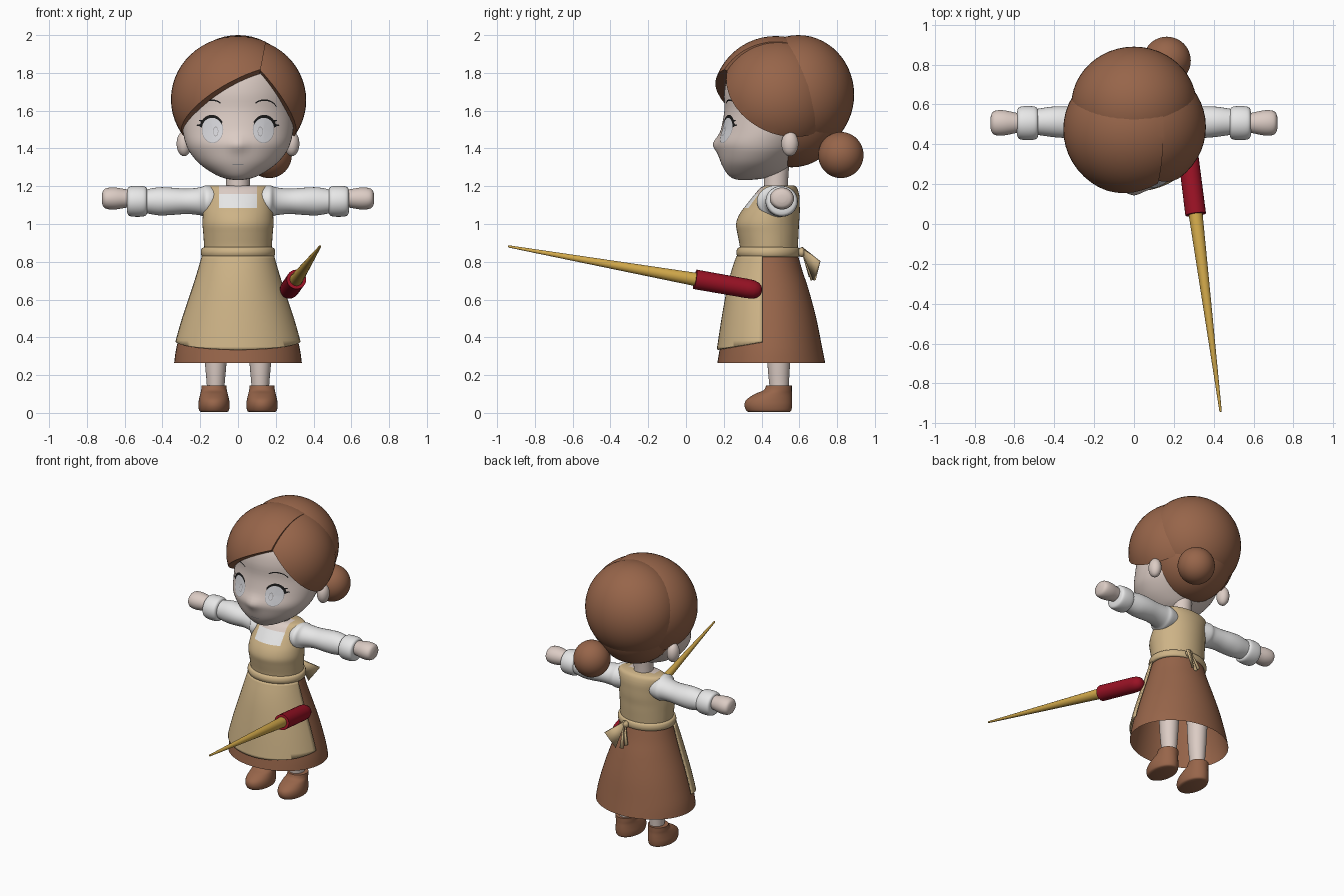
import bpy, bmesh, math
from mathutils import Matrix, Vector
from mathutils.bvhtree import BVHTree

if "Cube" in bpy.data.objects:
    bpy.data.objects.remove(bpy.data.objects["Cube"], do_unlink=True)
parts = []


def material(name, *rgb):
    m = bpy.data.materials.new(name)
    m.use_nodes = True
    m.diffuse_color = (*rgb, 1)
    bsdf = next(n for n in m.node_tree.nodes if n.type == 'BSDF_PRINCIPLED')
    bsdf.inputs["Base Color"].default_value = (*rgb, 1)
    return m


SKIN = material("pale skin", .71, .60, .55)
WHITE = material("blouse white", .80, .80, .80)
BROWN = material("chestnut brown", .31, .13, .068)
TAN = material("apron tan", .61, .45, .24)
RED = material("handle red", .32, .006, .018)
GOLD = material("gold", .65, .40, .07)
BLACK = material("lash black", .01, .01, .01)
EYE = material("eye grey", .66, .66, .69)
GREY = material("line grey", .36, .35, .36)


def finish(name, bm, *mats):
    mesh = bpy.data.meshes.new(name)
    bm.to_mesh(mesh)
    bm.free()
    ob = bpy.data.objects.new(name, mesh)
    bpy.context.collection.objects.link(ob)
    for m in mats:
        mesh.materials.append(m)
    parts.append(ob)
    return ob


def refine(levels, steps):
    """Catmull-Rom interpolation of the profile levels."""
    out = []
    for i in range(len(levels) - 1):
        a, b = levels[max(i - 1, 0)], levels[i]
        c, d = levels[i + 1], levels[min(i + 2, len(levels) - 1)]
        for k in range(steps):
            t = k / steps
            out.append([q + .5 * t * (r - p + t * (2*p - 5*q + 4*r - s + t * (3*q - p - 3*r + s)))
                        for p, q, r, s in zip(a, b, c, d)])
    return out + [list(levels[-1])]


def loft_mesh(levels, M=Matrix(), steps=4, segs=48, caps=True):
    """Elliptical rings from levels of (height, half width, front, back)."""
    bm = bmesh.new()
    rings = []
    for z, hw, yf, yb in refine(levels, steps):
        ring = []
        for i in range(segs):
            a = math.tau * i / segs
            p = Vector((hw * math.cos(a), (yf + yb) / 2 + (yb - yf) / 2 * math.sin(a), z))
            ring.append(bm.verts.new(M @ p))
        rings.append(ring)
    for lo, hi in zip(rings, rings[1:]):
        for i in range(segs):
            j = (i + 1) % segs
            bm.faces.new((lo[i], lo[j], hi[j], hi[i]))
    if caps:
        bm.faces.new(rings[0][::-1])
        bm.faces.new(rings[-1])
    bmesh.ops.recalc_face_normals(bm, faces=bm.faces)
    return bm


def loft(name, mat, levels, *args, **kw):
    return finish(name, loft_mesh(levels, *args, **kw), mat)


def cut(bm, co, no, keep_all=False):
    """Split by a plane, keeping the side the normal points to."""
    bmesh.ops.bisect_plane(bm, geom=bm.verts[:] + bm.edges[:] + bm.faces[:],
                           plane_co=co, plane_no=no, clear_inner=not keep_all)


def ellipsoid(name, mat, centre, radii, cuts=()):
    bm = bmesh.new()
    M = Matrix.Translation(centre) @ Matrix.Diagonal((*radii, 1))
    bmesh.ops.create_uvsphere(bm, u_segments=48, v_segments=28, radius=1, matrix=M)
    for co, no in cuts:
        cut(bm, co, no)
        bmesh.ops.holes_fill(bm, edges=[e for e in bm.edges if e.is_boundary], sides=0)
    return finish(name, bm, mat)


# Head with a small nose
bm = loft_mesh([(1.233, .02, .28, .34), (1.243, .075, .245, .42), (1.27, .135, .215, .50),
                (1.32, .205, .187, .56), (1.38, .255, .17, .62), (1.43, .278, .163, .66),
                (1.50, .293, .185, .70), (1.60, .30, .203, .75), (1.70, .30, .203, .75),
                (1.80, .27, .23, .72), (1.90, .17, .31, .62)], segs=64)
for v in bm.verts:
    if v.co.y < .3:
        v.co.y -= .02 * math.exp(-(v.co.x ** 2 + (v.co.z - 1.42) ** 2) / .0018)
face_tree = BVHTree.FromBMesh(bm)
finish("head", bm, SKIN)


def patch(name, mat, rows, lift):
    """Thin painted detail laid on the face from rows of (x, z)."""
    bm = bmesh.new()
    grid = []
    for row in rows:
        line = []
        for x, z in row:
            hit = face_tree.ray_cast(Vector((x, -1, z)), Vector((0, 1, 0)))[0]
            line.append(bm.verts.new((x, (hit.y if hit else .3) - lift, z)))
        grid.append(line)
    for a, b in zip(grid, grid[1:]):
        for i in range(len(a) - 1):
            bm.faces.new((a[i], a[i + 1], b[i + 1], b[i]))
    bmesh.ops.recalc_face_normals(bm, faces=bm.faces)
    if sum(f.normal.y for f in bm.faces) > 0:
        bmesh.ops.reverse_faces(bm, faces=bm.faces)
    finish(name, bm, mat)


def arc(s, cx, cz, rx, rz, a0=0, a1=360, n=32):
    angles = [math.radians(a0 + (a1 - a0) * i / n) for i in range(n + 1)]
    return [(s * (cx + rx * math.cos(a)), cz + rz * math.sin(a)) for a in angles]


def disc(s, cx, cz, rx, rz, hole=.02):
    return [arc(s, cx, cz, rx * k, rz * k) for k in (hole, (1 + hole) / 2, 1)]


# Eyes, lashes, brows and ears on both sides
for s, side in ((1, "left"), (-1, "right")):
    patch(side + "_eye", EYE, disc(s, .135, 1.5, .055, .07), .002)
    patch(side + "_eye_outline", GREY, disc(s, .135, 1.5, .057, .072, .95), .003)
    patch(side + "_pupil", GREY, disc(s, .118, 1.49, .014, .026), .003)
    patch(side + "_pupil_centre", EYE, disc(s, .118, 1.49, .011, .022), .004)
    patch(side + "_lashes", BLACK, [arc(s, .137, 1.5, .056, .062, 10, 155),
                                    arc(s, .139, 1.503, .065, .075, 10, 150)], .005)
    for a in (12, 32):
        tip = arc(s, .139, 1.503, .082, .085, a, a + 3, 1)
        patch(side + "_lash_tip", BLACK, [arc(s, .139, 1.503, .06, .068, a, a + 12, 1), tip], .006)
    patch(side + "_brow", BLACK, [arc(s, .14, 1.60, .066, .052, 20, 135),
                                  arc(s, .14, 1.60, .069, .06, 20, 135)], .004)
    ellipsoid(side + "_ear", SKIN, (s * .285, .55, 1.425), (.04, .045, .066))
patch("mouth", GREY, [[(x / 100, z) for x in range(-3, 4)] for z in (1.313, 1.318)], .003)

# Swept hair panels, crown, nape and side bun
part = (.12, .2, 1.82)
ellipsoid("hair_front_right", BROWN, (0, .475, 1.66), (.355, .335, .335),
          [(part, (-.55, .45, 1)), (part, (-1, 0, .19))])
ellipsoid("hair_front_left", BROWN, (.018, .487, 1.655), (.343, .325, .33),
          [(part, (1.2, .45, 1)), (part, (1, 0, -.19))])
ellipsoid("hair_crown", BROWN, (0, .595, 1.685), (.315, .295, .315), [((0, .4, 1.5), (0, 1, .3))])
ellipsoid("hair_nape", BROWN, (0, .56, 1.6), (.28, .28, .30), [((0, .53, 1.3), (0, 1, .1))])
ellipsoid("hair_bun", BROWN, (.165, .82, 1.365), (.12, .12, .122))

# Neck and bodice with a square neckline
loft("neck", SKIN, [(1.1, .066, .41, .54), (1.22, .063, .412, .54), (1.36, .065, .41, .55)])
bm = loft_mesh([(.83, .175, .285, .59), (.88, .179, .285, .592), (.95, .184, .272, .596),
                (1.0, .188, .265, .598), (1.05, .186, .282, .602), (1.1, .182, .318, .602),
                (1.15, .181, .358, .60), (1.19, .175, .392, .588), (1.205, .152, .42, .57)])
for co, no in (((.1, 0, 0), (1, 0, 0)), ((-.1, 0, 0), (1, 0, 0)), ((0, .5, 0), (0, 1, 0)),
               ((0, 0, 1.085), (0, 0, 1)), ((0, 0, 1.16), (0, 0, 1))):
    cut(bm, co, no, keep_all=True)
for f in bm.faces:
    c = f.calc_center_median()
    if abs(c.x) < .1 and c.y < .5 and c.z > 1.085:
        f.material_index = 2 if c.z > 1.16 else 1
finish("bodice", bm, TAN, WHITE, SKIN)

# Skirt and the apron over its front half
skirt = [(.265, .338, .166, .737), (.35, .325, .18, .72), (.5, .283, .203, .69),
         (.65, .232, .23, .65), (.75, .2, .255, .617), (.83, .178, .282, .594)]
loft("skirt", BROWN, skirt, caps=False)
bm = loft_mesh([(z, hw + .013, yf - .01, yb + .01) for z, hw, yf, yb in skirt], caps=False)
cut(bm, (0, .405, 0), (0, -1, 0))
cut(bm, (0, .17, .335), (0, -.17, 1))
solid = finish("apron", bm, TAN).modifiers.new("thickness", 'SOLIDIFY')
solid.thickness = .01
solid.offset = 0

# Belt and the bow tied behind
loft("belt", TAN, [(.825, .18, .283, .59), (.83, .192, .272, .602), (.85, .197, .266, .607),
                   (.87, .192, .272, .602), (.877, .18, .283, .59)])
ellipsoid("bow_knot", TAN, (.05, .612, .85), (.025, .02, .025))
ribbons = {"bow_loop": [(.05, .605, .875), (.08, .675, .70), (.15, .70, .80)],
           "bow_tail_inner": [(.045, .61, .86), (.0, .65, .73), (.02, .65, .72)],
           "bow_tail_outer": [(.055, .61, .86), (.03, .66, .70), (.05, .66, .70)]}
for name, points in ribbons.items():
    bm = bmesh.new()
    bm.faces.new([bm.verts.new(p) for p in points])
    finish(name, bm, TAN).modifiers.new("thickness", 'SOLIDIFY').thickness = .015

# Arms, legs and shoes
for s, side in ((1, "left"), (-1, "right")):
    def along_x(z):
        return Matrix(((0, 0, s, 0), (0, 1, 0, 0), (1, 0, 0, z), (0, 0, 0, 1)))
    loft(side + "_sleeve", WHITE, [(.10, .07, .40, .57), (.165, .085, .375, .585), (.2, .074, .41, .58),
                                   (.27, .067, .43, .583), (.35, .072, .432, .59),
                                   (.42, .074, .438, .588), (.5, .06, .45, .575)], along_x(1.12))
    loft(side + "_cuff", WHITE, [(.48, .055, .45, .56), (.487, .074, .43, .583), (.51, .081, .422, .591),
                                 (.555, .081, .422, .591), (.58, .074, .43, .583),
                                 (.587, .055, .45, .56)], along_x(1.12))
    loft(side + "_hand", SKIN, [(.55, .042, .465, .55), (.6, .05, .455, .56), (.65, .058, .445, .57),
                                (.69, .056, .445, .57), (.712, .045, .457, .558),
                                (.721, .02, .485, .53)], along_x(1.135))
    loft(side + "_leg", SKIN, [(.08, .045, .45, .54), (.16, .048, .44, .545), (.28, .058, .43, .552),
                               (.5, .068, .42, .565)], Matrix.Translation((s * .118, 0, 0)))
    loft(side + "_shoe", BROWN, [(.004, .066, .335, .545), (.012, .078, .32, .557), (.04, .083, .31, .562),
                                 (.07, .08, .32, .562), (.1, .073, .365, .56), (.12, .068, .41, .56),
                                 (.145, .066, .425, .56)], Matrix.Translation((s * .127, 0, 0)))

# Pointed stick with a rounded grip
rear, tip = Vector((.265, .40, .645)), Vector((.435, -.943, .882))
axis = tip - rear
M = Matrix.Translation(rear) @ axis.to_track_quat('Z', 'Y').to_matrix().to_4x4()
for name, mat, profile in (
        ("stick_grip", RED, [(0, .012), (.006, .027), (.02, .04), (.045, .049), (.08, .051), (.36, .052)]),
        ("stick_point", GOLD, [(.3, .036), (.36, .035), (axis.length - .006, .006), (axis.length, .003)])):
    loft(name, mat, [(z, r, -r, r) for z, r in profile], M, steps=1, segs=24)

# Smooth shading with sharp creases kept
bpy.ops.object.select_all(action='DESELECT')
for ob in parts:
    ob.select_set(True)
bpy.context.view_layer.objects.active = parts[0]
bpy.ops.object.shade_smooth_by_angle(angle=math.radians(40))
